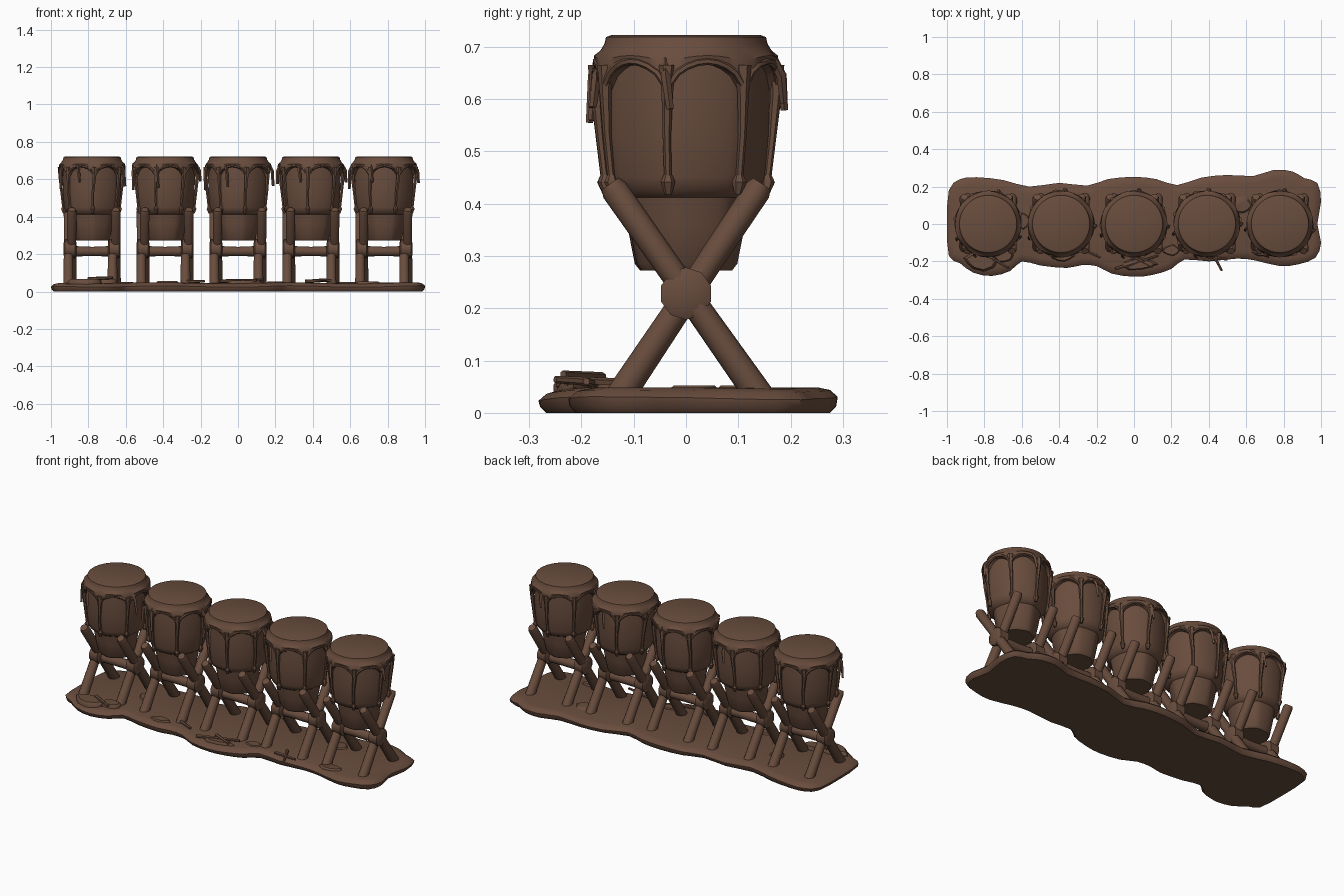
import bpy, bmesh, math, random
from mathutils import Vector

if "Cube" in bpy.data.objects:
    bpy.data.objects.remove(bpy.data.objects["Cube"])

random.seed(4)
brown = bpy.data.materials.new("dark_brown")
brown.diffuse_color = (0.14, 0.073, 0.047, 1)
brown.use_nodes = True
brown.node_tree.nodes["Principled BSDF"].inputs["Base Color"].default_value = brown.diffuse_color


def finish(name, bm):
    bmesh.ops.recalc_face_normals(bm, faces=bm.faces)
    me = bpy.data.meshes.new(name)
    bm.to_mesh(me)
    bm.free()
    me.materials.append(brown)
    ob = bpy.data.objects.new(name, me)
    bpy.context.collection.objects.link(ob)
    return ob


def bridge(bm, rings, cap_start=True, cap_end=True):
    """Skin a list of equal-length point rings."""
    vs = [[bm.verts.new(p) for p in r] for r in rings]
    n = len(vs[0])
    for a, b in zip(vs, vs[1:]):
        for i in range(n):
            j = (i + 1) % n
            bm.faces.new((a[i], a[j], b[j], b[i]))
    if cap_start:
        bm.faces.new(vs[0][::-1])
    if cap_end:
        bm.faces.new(vs[-1])


def tube(bm, pts, radii, n=8):
    pts = [Vector(p) for p in pts]
    rings = []
    for i, p in enumerate(pts):
        d = (pts[min(i + 1, len(pts) - 1)] - pts[max(i - 1, 0)]).normalized()
        u = d.cross(Vector((1, 0, 0)) if abs(d.x) < 0.8 else Vector((0, 1, 0))).normalized()
        w = d.cross(u)
        rings.append([p + radii[i] * (u * math.cos(2 * math.pi * k / n) + w * math.sin(2 * math.pi * k / n))
                      for k in range(n)])
    bridge(bm, rings)


def polar(cx, r, a, z):
    return (cx + r * math.cos(a), r * math.sin(a), z)


ARCHES, SEG = 7, 8
N = ARCHES * SEG


def drum(cx, phase):
    angles = [phase + 2 * math.pi * i / N for i in range(N)]

    # wooden shell with a narrower foot, slightly faceted by the cords
    profile = [(0.088, 0.272), (0.098, 0.285), (0.113, 0.36), (0.122, 0.412), (0.142, 0.424),
               (0.151, 0.45), (0.158, 0.53), (0.16, 0.61), (0.152, 0.70)]
    bm = bmesh.new()
    bridge(bm, [[polar(cx, r * (1 - 0.035 * math.sin(math.pi * (i % SEG) / SEG)), a, z)
                 for i, a in enumerate(angles)] for r, z in profile])
    finish("drum_shell", bm)

    # stretched skin with a scalloped hem
    bm = bmesh.new()
    rings = [[polar(cx, r, a, z) for a in angles]
             for r, z in [(0.143, 0.722), (0.153, 0.718), (0.156, 0.705), (0.164, 0.692)]]
    outer, inner = [], []
    for i, a in enumerate(angles):
        s = math.sin(math.pi * (i % SEG) / SEG) ** 0.6
        z = 0.618 + 0.052 * s
        outer.append(polar(cx, 0.177 - 0.004 * s, a, z))
        inner.append(polar(cx, 0.152, a, z - 0.004))
    mid = [polar(cx, 0.176, a, 0.683 - 0.012 * (1 - math.sin(math.pi * (i % SEG) / SEG)))
           for i, a in enumerate(angles)]
    bridge(bm, rings + [mid, outer, inner], cap_end=False)
    finish("drum_skin", bm)

    # tension cords from each hem point, with knots at the lower end
    bm = bmesh.new()
    for k in range(ARCHES):
        a = phase + 2 * math.pi * k / ARCHES
        b = a + random.uniform(-0.05, 0.05)
        tube(bm, [polar(cx, 0.172, a, 0.665), polar(cx, 0.172, a, 0.61), polar(cx, 0.165, b, 0.53),
                  polar(cx, 0.155, b, 0.44)], [0.016, 0.011, 0.008, 0.007], 6)
        tube(bm, [polar(cx, 0.155, b, 0.455), polar(cx, 0.156, b, 0.442), polar(cx, 0.152, b, 0.418)],
             [0.008, 0.014, 0.007], 6)
        # cord running along the hem arch
        arch = []
        for i in range(SEG + 1):
            s = math.sin(math.pi * i / SEG) ** 0.6
            arch.append(polar(cx, 0.176 - 0.004 * s, a + 2 * math.pi * i / N, 0.622 + 0.05 * s))
        tube(bm, arch, [0.007] * len(arch), 6)
    finish("drum_cords", bm)

    # loose strips of hide
    bm = bmesh.new()
    for a in (math.pi + 0.25, -0.3, -1.9, 1.4):
        a += random.uniform(-0.25, 0.25)
        drop = random.uniform(0.05, 0.11)
        tube(bm, [polar(cx, 0.168, a, 0.675), polar(cx, 0.184, a + 0.03, 0.645),
                  polar(cx, 0.188, a + 0.08, 0.645 - drop)], [0.009, 0.009, 0.007], 4)
    finish("hide_strips", bm)


def stand(cx):
    for side in (-1, 1):
        x = cx + side * 0.118
        # crossed legs
        bm = bmesh.new()
        for dx, top, foot in ((0.009, -0.145, 0.142), (-0.009, 0.145, -0.128)):
            a, b = Vector((x + dx, top, 0.438)), Vector((x + dx, foot, 0.03))
            tube(bm, [a, a.lerp(b, 0.03), a.lerp(b, 0.5), b], [0.02, 0.026, 0.025, 0.028], 10)
        finish("crossed_legs", bm)
        # lashing round the crossing
        bm = bmesh.new()
        tube(bm, [(x - 0.034, 0, 0.228), (x - 0.026, 0, 0.228), (x + 0.026, 0, 0.228), (x + 0.034, 0, 0.228)],
             [0.034, 0.05, 0.05, 0.034], 10)
        finish("leg_lashing", bm)
    # crossbar
    bm = bmesh.new()
    tube(bm, [(cx - 0.12, 0, 0.216), (cx, 0, 0.214), (cx + 0.12, 0, 0.216)], [0.028, 0.025, 0.028], 10)
    finish("stand_crossbar", bm)


for n in range(5):
    x = (n - 2) * 0.39
    drum(x, math.radians(-12) + (4 - n) * 0.35)
    stand(x)

# ground slab: uneven outline, smoothed, with a rounded edge
outline = [(-1, 0), (-0.99, 0.18), (-0.93, 0.24), (-0.84, 0.25), (-0.7, 0.235), (-0.56, 0.2), (-0.4, 0.22),
           (-0.25, 0.205), (-0.14, 0.24), (0, 0.252), (0.12, 0.24), (0.23, 0.208), (0.36, 0.248),
           (0.5, 0.262), (0.64, 0.257), (0.75, 0.29), (0.85, 0.28), (0.91, 0.245), (0.98, 0.22), (1, 0.12),
           (0.98, 0), (1, -0.1), (0.97, -0.18), (0.88, -0.215), (0.78, -0.225), (0.65, -0.195),
           (0.55, -0.185), (0.4, -0.2), (0.27, -0.19), (0.2, -0.24), (0.1, -0.272), (0, -0.282),
           (-0.12, -0.265), (-0.2, -0.225), (-0.28, -0.22), (-0.36, -0.235), (-0.5, -0.222),
           (-0.6, -0.2), (-0.66, -0.25), (-0.76, -0.278), (-0.86, -0.26), (-0.93, -0.21), (-0.99, -0.17)]
P = [Vector(p) for p in outline]
loop = []
for i in range(len(P)):
    a, b, c, d = (P[(i + k) % len(P)] for k in (-1, 0, 1, 2))
    loop += [b, (b + c) * 0.5625 - (a + d) * 0.0625]


def slab_ring(offset, z, wave=0):
    ring = []
    for i, p in enumerate(loop):
        t = (loop[(i + 1) % len(loop)] - loop[i - 1]).normalized()
        q = p + Vector((t.y, -t.x)) * offset
        ring.append((q.x, q.y, z + wave * math.sin(9 * q.x + 5 * q.y)))
    return ring


bm = bmesh.new()
bridge(bm, [slab_ring(0.015, 0), slab_ring(0.003, 0.012), slab_ring(0, 0.027, 0.004),
            slab_ring(0.015, 0.04, 0.004), slab_ring(0.04, 0.046, 0.003)])
bmesh.ops.triangulate(bm, faces=[f for f in bm.faces if len(f.verts) > 4])
finish("ground_slab", bm)


# flat stones lying on the ground
def stone(x, y, rx, ry, h):
    bm = bmesh.new()
    wob = [random.uniform(0.8, 1.1) for _ in range(9)]
    ring = lambda s, z: [(x + rx * s * w * math.cos(i * math.tau / 9), y + ry * s * w * math.sin(i * math.tau / 9), z)
                         for i, w in enumerate(wob)]
    bridge(bm, [ring(1, 0.03), ring(1, 0.04 + h * 0.6), ring(0.82, 0.044 + h)])
    finish("flat_stone", bm)


for s in ((-0.82, -0.2, 0.09, 0.05, 0.022), (-0.7, -0.17, 0.06, 0.04, 0.02), (-0.38, -0.17, 0.06, 0.035, 0.012),
          (0.02, -0.215, 0.1, 0.035, 0.014), (0.2, -0.14, 0.05, 0.03, 0.01), (0.7, -0.14, 0.07, 0.035, 0.01),
          (-0.6, 0.02, 0.05, 0.05, 0.008), (0.58, 0.1, 0.05, 0.05, 0.008)):
    stone(*s)

# fallen twigs
for a, b in (((-0.1, -0.24, 0.055), (0.13, -0.17, 0.062)), ((-0.02, -0.17, 0.055), (0.1, -0.23, 0.06)),
             ((0.4, -0.12, 0.056), (0.47, -0.25, 0.064)), ((0.36, -0.17, 0.055), (0.5, -0.19, 0.06)),
             ((-0.8, -0.16, 0.068), (-0.67, -0.235, 0.074)), ((-0.3, -0.12, 0.052), (-0.18, -0.18, 0.055))):
    bm = bmesh.new()
    tube(bm, [a, b], [0.01, 0.007], 6)
    finish("twig", bm)

# smooth shading with sharp edges kept
for ob in bpy.context.scene.objects:
    ob.select_set(True)
    bpy.context.view_layer.objects.active = ob
bpy.ops.object.shade_smooth_by_angle(angle=math.radians(40))
